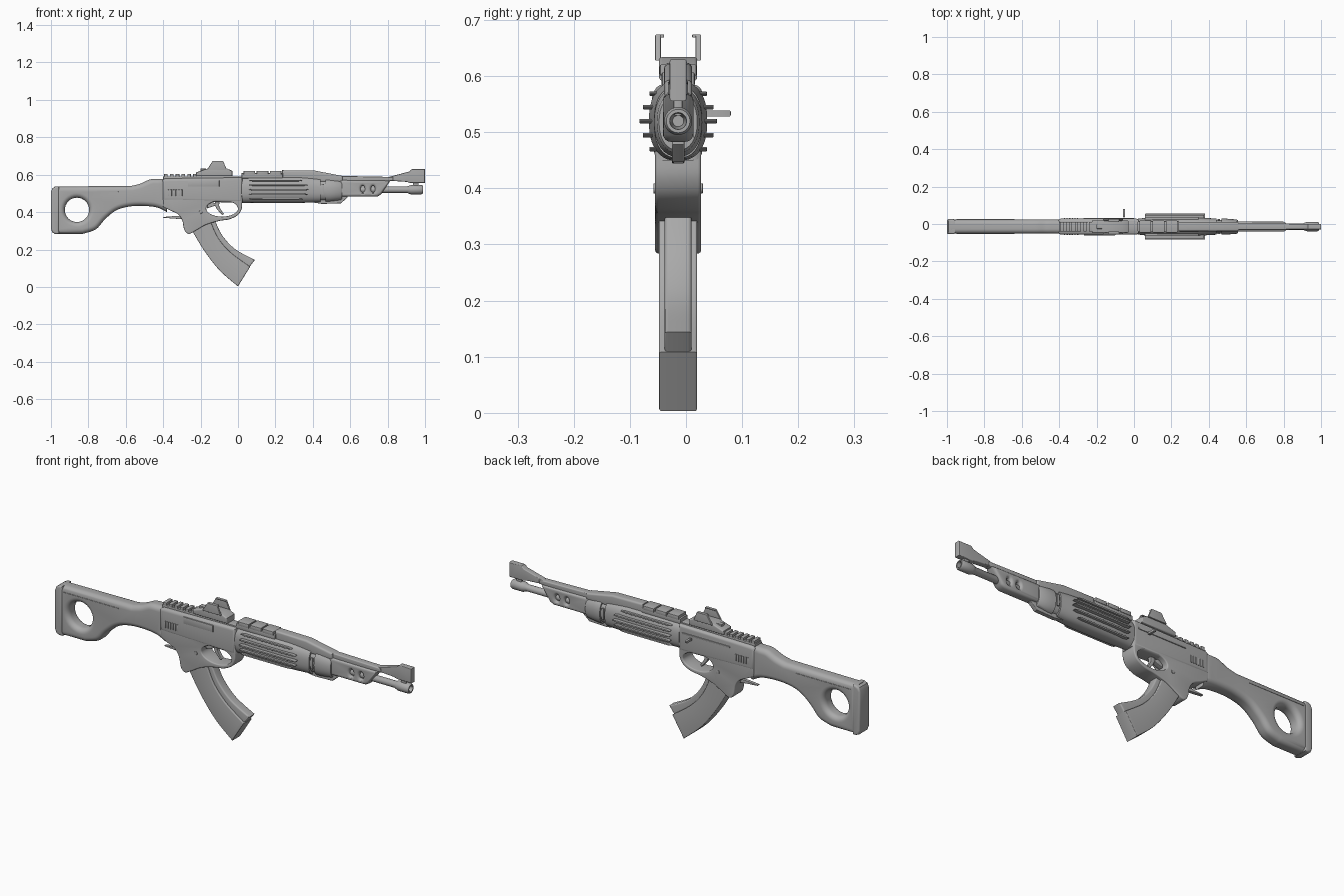
import bpy, bmesh, math
from mathutils import Vector

cube = bpy.data.objects.get("Cube")
if cube:
    bpy.data.objects.remove(cube, do_unlink=True)

MID = -0.014  # centre plane of the body
GREY = (0.4, 0.4, 0.4, 1)
steel = bpy.data.materials.new("plain grey")
steel.use_nodes = True
steel.diffuse_color = GREY
steel.node_tree.nodes["Principled BSDF"].inputs["Base Color"].default_value = GREY


def finish(name, bm, angle=32):
    bmesh.ops.recalc_face_normals(bm, faces=bm.faces)
    mesh = bpy.data.meshes.new(name)
    bm.to_mesh(mesh)
    bm.free()
    mesh.materials.append(steel)
    ob = bpy.data.objects.new(name, mesh)
    bpy.context.collection.objects.link(ob)
    bpy.ops.object.select_all(action='DESELECT')
    ob.select_set(True)
    bpy.context.view_layer.objects.active = ob
    bpy.ops.object.shade_smooth_by_angle(angle=math.radians(angle))
    return ob


def smooth(points, steps=5):
    """Closed spline through (x, z); a third value marks a sharp corner."""
    pts = []
    for p in points:
        pts += [Vector(p[:2])] * (2 if len(p) > 2 else 1)
    out, n = [], len(pts)
    for i in range(n):
        a, b, c, d = (pts[(i + k - 1) % n] for k in range(4))
        if (c - b).length < 1e-5:
            continue
        straight = (b - a).length < 1e-5 and (d - c).length < 1e-5
        for s in range(1 if straight else steps):
            t = s / steps
            out.append((2 * b + (c - a) * t + (2 * a - 5 * b + 4 * c - d) * t * t
                        + (3 * b - a - 3 * c + d) * t ** 3) / 2)
    return out


def oval(x, z, rx, rz, n=32):
    return [Vector((x + rx * math.cos(math.tau * i / n), z + rz * math.sin(math.tau * i / n)))
            for i in range(n)]


def inset(loop, dist):
    out = []
    for i, p in enumerate(loop):
        a = (p - loop[i - 1]).normalized()
        b = (loop[(i + 1) % len(loop)] - p).normalized()
        na, nb = Vector((-a.y, a.x)), Vector((-b.y, b.x))
        out.append(p + (na + nb) * dist / max(1 + na.dot(nb), 0.5))
    return out


def slab(name, outline, half, r=0.005, holes=(), y=MID, steps=4):
    """Side profile extruded across y, with rounded rims and optional holes."""
    bm = bmesh.new()
    rims = {0: [], 1: []}
    for k, loop in enumerate([outline, *holes]):
        loop = [Vector(p[:2]) for p in loop]
        area = sum(loop[i - 1].cross(p) for i, p in enumerate(loop))
        if (area > 0) == (k > 0):
            loop.reverse()
        arc = [math.pi / 2 * i / steps for i in range(steps + 1)]
        rows = [(r * (1 - math.cos(a)), half - r + r * math.sin(a)) for a in arc]
        rows = [(d, -h) for d, h in reversed(rows)] + rows
        rings = [[bm.verts.new((p.x, y + h, p.y)) for p in inset(loop, d)] for d, h in rows]
        for lo, hi in zip(rings, rings[1:]):
            for i in range(len(lo)):
                bm.faces.new((lo[i - 1], lo[i], hi[i], hi[i - 1]))
        for side, ring in ((0, rings[0]), (1, rings[-1])):
            rims[side] += [bm.edges.get((ring[i - 1], ring[i])) for i in range(len(ring))]
    for edges in rims.values():
        bmesh.ops.triangle_fill(bm, use_beauty=True, edges=edges)
    return finish(name, bm)


def loft(name, stations, power=2.0, n=32, y=MID):
    """Rounded sections (x, z, half width, half height) skinned along x."""
    bm = bmesh.new()
    rings = []
    for x, z, ry, rz in stations:
        ring = []
        for i in range(n):
            c, s = math.cos(math.tau * i / n), math.sin(math.tau * i / n)
            ring.append(bm.verts.new((x, y + ry * math.copysign(abs(c) ** (2 / power), c),
                                      z + rz * math.copysign(abs(s) ** (2 / power), s))))
        rings.append(ring)
    for lo, hi in zip(rings, rings[1:]):
        for i in range(n):
            bm.faces.new((lo[i - 1], lo[i], hi[i], hi[i - 1]))
    bm.faces.new(rings[0])
    bm.faces.new(rings[-1])
    return finish(name, bm)


def box(name, x, z, half, r=0.003, y=MID):
    (a, b), (c, d) = x, z
    return slab(name, [(a, c), (b, c), (b, d), (a, d)], half, r, y=y, steps=2)


# Stock with thumb opening and butt pad
hole = oval(-0.861, 0.412, 0.065, 0.065)
slab("stock", smooth([(-.98, .537, 1), (-.57, .54, 1), (-.52, .553), (-.47, .575), (-.43, .578, 1),
     (-.38, .578, 1), (-.38, .40, 1), (-.43, .424), (-.5, .433), (-.58, .43), (-.65, .41),
     (-.71, .363), (-.76, .308), (-.83, .284, 1), (-.98, .284, 1)]), 0.038, 0.026, [hole], steps=6)
slab("butt_pad", [(-1, .31), (-.992, .29), (-.975, .283), (-.957, .283), (-.957, .537),
     (-.975, .537), (-.992, .528), (-1, .51)], 0.04, 0.009)
for s in (-1, 1):
    box("stock_ridge", (-.95, -.64), (.507, .511), 0.003, 0.001, MID + s * 0.037)

# Receiver and trigger group
slab("receiver_upper", [(-.405, .46), (.025, .45), (.025, .585), (-.39, .58), (-.405, .57)], 0.043, 0.016)
slab("receiver_lower", smooth([(-.4, .5, 1), (-.4, .428, 1), (-.36, .408), (-.32, .388), (-.298, .355),
     (-.287, .305), (-.262, .284), (-.22, .305), (-.17, .333), (-.1, .353), (-.045, .362), (0, .385),
     (.02, .42), (.022, .46, 1), (.022, .5, 1)]), 0.041, 0.006,
     [oval(-.085, .419, .085, .043)])
slab("trigger", smooth([(-.125, .47, 1), (-.095, .47, 1), (-.1, .43), (-.075, .39, 1), (-.085, .385, 1),
     (-.118, .425)]), 0.01, 0.003)
slab("trigger_stop", [(-.165, .42), (-.12, .435), (-.12, .448), (-.165, .46)], 0.012, 0.003)
slab("rear_catch", [(-.4, .37), (-.3, .362), (-.29, .38), (-.33, .38), (-.4, .374)], 0.008, 0.001)
box("ejection_cover", (-.267, -.1), (.536, .57), 0.004, 0.002, MID - 0.043)
box("bolt_track", (-.27, 0), (.542, .55), 0.004, 0.002, MID + 0.043)
box("charging_handle", (-.06, -.048), (.528, .539), 0.022, 0.003, 0.058)
for s in (-1, 1):
    for i in range(6):
        x = -.375 + i * .014
        box("grip_serration", (x, x + .007), (.485, .52), 0.004, 0.002, MID + s * 0.042)
    slab("receiver_pin", oval(-.2, .40, .009, .009, 16), 0.003, 0.001, y=MID + s * 0.041)

# Curved magazine with a narrower front rib
slab("magazine_body", smooth([(-.265, .34, 1), (-.235, .283), (-.176, .187), (-.096, .086), (0, .003, 1),
     (.065, .108, 1), (-.04, .185), (-.108, .265), (-.15, .36, 1)]), 0.034, 0.004)
slab("magazine_rib", smooth([(-.17, .36, 1), (-.13, .27), (-.06, .18), (.045, .085, 1), (.09, .144, 1),
     (-.016, .203), (-.086, .278), (-.125, .36, 1)]), 0.024, 0.007)

# Top rail with cross slots
box("rail_base", (-.4, .02), (.57, .591), 0.026)
for i in range(6):
    x = -.395 + i * .031
    box("rail_tooth", (x, x + .019), (.588, .604), 0.026)
box("front_rail", (.02, .24), (.58, .608), 0.03, 0.006)
for i in range(3):
    x = .03 + i * .07
    box("front_rail_pad", (x, x + .062), (.6, .621), 0.033, 0.004)

# Open reflex sight
slab("sight_base", [(-.225, .592), (-.03, .592), (-.03, .62), (-.06, .634), (-.16, .634),
     (-.225, .612)], 0.034, 0.006)
box("sight_emitter", (-.2, -.17), (.61, .632), 0.012)
frame = [(-.165, .628), (-.135, .674), (-.08, .674), (-.06, .628)]
for s in (-1, 1):
    slab("sight_post", frame, 0.005, 0.002, y=MID + s * 0.036)
    box("sight_lip", (-.135, -.08), (.669, .674), 0.005, 0.001, MID + s * 0.03)

# Ribbed handguard
loft("handguard", [(.02, .518, .042, .068), (.06, .52, .047, .07), (.14, .52, .052, .071),
     (.32, .52, .052, .071), (.39, .519, .046, .068), (.44, .518, .043, .064)], 2.4, 40)
for z, reach, end in ((.569, .051, .345), (.545, .063, .375), (.52, .069, .38),
                      (.495, .063, .375), (.47, .051, .345)):
    for s in (-1, 1):
        slab("cooling_rib", [(.06, z - .001), (.075, z - .004), (end - .02, z - .004), (end, z - .001),
             (end, z + .001), (end - .02, z + .004), (.075, z + .004), (.06, z + .001)],
             0.012, 0.001, y=MID + s * (reach - 0.012))

# Front collar, barrel shroud and under plate
loft("collar", [(.43, .518, .036, .055), (.468, .518, .036, .055), (.468, .518, .043, .062),
     (.49, .518, .043, .062), (.55, .518, .038, .055), (.556, .518, .034, .05)], 2.2)
for s in (-1, 1):
    box("collar_window", (.447, .46), (.493, .55), 0.003, 0.001, MID + s * 0.037)
slab("under_plate", [(.37, .47), (.37, .456), (.45, .444), (.55, .447), (.585, .478), (.585, .5)], 0.011, 0.003)
slab("barrel_shroud", [(.54, .483), (.745, .483), (.765, .495), (.815, .568), (.54, .572)], 0.027, 0.014,
     [oval(.667, .523, .011, .018, 20), oval(.722, .523, .011, .018, 20)])
loft("barrel", [(.5, .52, .017, .017), (.905, .52, .017, .017), (.91, .52, .02, .02),
     (.925, .52, .025, .025), (.98, .52, .025, .025), (.988, .52, .021, .021),
     (.988, .52, .015, .015), (.92, .52, .01, .01)])

# Gas tube cover and front sight
slab("top_cover", [(.235, .57), (.235, .624), (.41, .622), (.56, .593), (.56, .56), (.44, .56)], 0.025, 0.01)
slab("top_rib", [(.53, .56), (.53, .594), (.83, .588), (.83, .566)], 0.018, 0.006)
slab("front_sight", [(.81, .568), (.81, .589), (.915, .617), (.93, .63), (1, .63), (1, .556),
     (.92, .556), (.9, .562)], 0.015, 0.004)
box("front_sight_strut", (.935, .965), (.53, .57), 0.008)
loft("front_sight_bead", [(.96, .612, .009, .009), (1, .612, .009, .009)], n=16)
